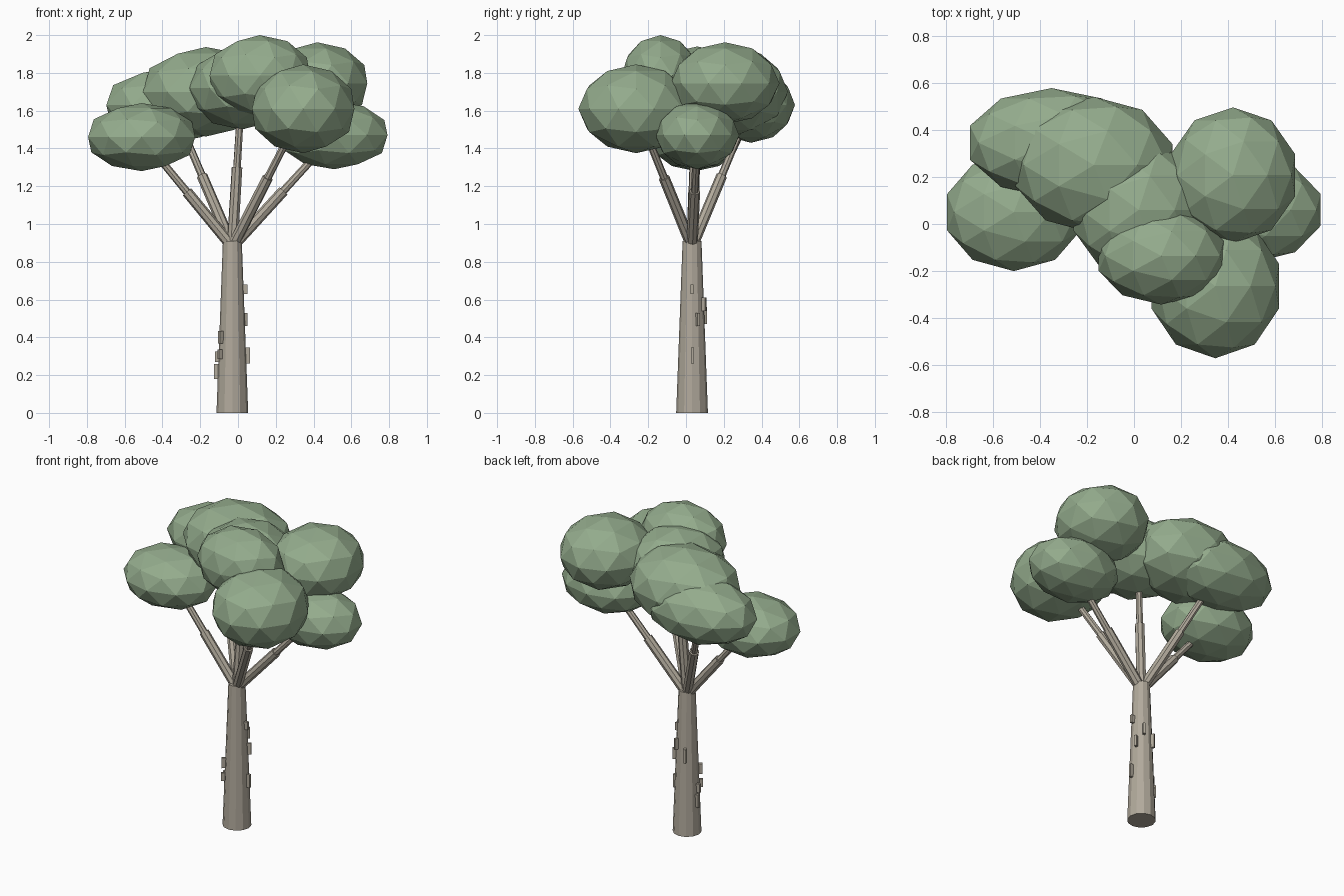
import bpy, math
from mathutils import Vector

if "Cube" in bpy.data.objects:
    bpy.data.objects.remove(bpy.data.objects["Cube"])


def material(name, rgb):
    m = bpy.data.materials.new(name)
    m.diffuse_color = (*rgb, 1)
    m.use_nodes = True
    m.node_tree.nodes["Principled BSDF"].inputs["Base Color"].default_value = m.diffuse_color
    return m


BARK = material("grey_bark", (0.44, 0.40, 0.33))
LEAF = material("sage_leaf", (0.295, 0.41, 0.265))


def finish(name, mat):
    o = bpy.context.object
    o.name = name
    o.data.materials.append(mat)
    return o


def limb(name, a, b, r1, r2, sides):
    """Tapered cylinder from point a to point b."""
    a, b = Vector(a), Vector(b)
    d = b - a
    bpy.ops.mesh.primitive_cone_add(
        vertices=sides, radius1=r1, radius2=r2, depth=d.length,
        location=(a + b) / 2, rotation=d.to_track_quat('Z', 'Y').to_euler())
    return finish(name, BARK)


# Trunk
TX, TY = -0.03, 0.032
limb("trunk", (TX, TY, 0), (TX, TY, 0.91), 0.084, 0.05, 12)

# Foliage clumps: centre, radii
clumps = {
    "left_low": ((-0.51, 0.05, 1.46), (0.298, 0.25, 0.18)),
    "left_back": ((-0.35, 0.345, 1.63), (0.365, 0.232, 0.2)),
    "middle": ((0.02, 0.06, 1.72), (0.29, 0.29, 0.22)),
    "front": ((0.345, -0.264, 1.61), (0.285, 0.306, 0.235)),
    "right_low": ((0.51, 0.06, 1.47), (0.296, 0.222, 0.18)),
    "top_front": ((0.115, -0.135, 1.785), (0.279, 0.207, 0.215)),
    "top_left": ((-0.17, 0.25, 1.70), (0.35, 0.29, 0.237)),
    "right_back": ((0.42, 0.207, 1.745), (0.278, 0.288, 0.217)),
}
for name, (c, r) in clumps.items():
    bpy.ops.mesh.primitive_ico_sphere_add(subdivisions=2, radius=1, location=c)
    finish("foliage_" + name, LEAF).scale = r

# Branches: thick lower half and thin upper half, aimed at the main clumps
base = Vector((TX, TY, 0.88))
for name in ("left_low", "left_back", "middle", "front", "right_low"):
    tip = Vector(clumps[name][0])
    mid = base.lerp(tip, 0.5)
    limb("lower_branch_" + name, base, mid, 0.03, 0.029, 8)
    limb("upper_branch_" + name, base.lerp(tip, 0.47), base.lerp(tip, 0.95), 0.021, 0.019, 8)

# Bark ridges: angle around trunk, height of centre, length
ridges = [(0, 0.655, 0.05), (2, 0.303, 0.085), (25, 0.495, 0.07),
          (180, 0.298, 0.055), (172, 0.22, 0.08), (218, 0.40, 0.065),
          (216, 0.31, 0.05), (62, 0.575, 0.07), (115, 0.515, 0.09)]
for i, (deg, z, h) in enumerate(ridges):
    t = math.radians(deg)
    r = 0.084 - 0.034 * z / 0.91 + 0.005
    bpy.ops.mesh.primitive_cube_add(
        size=1, location=(TX + r * math.cos(t), TY + r * math.sin(t), z),
        rotation=(0, 0, t))
    finish(f"bark_ridge_{i + 1}", BARK).scale = (0.03, 0.015, h)
